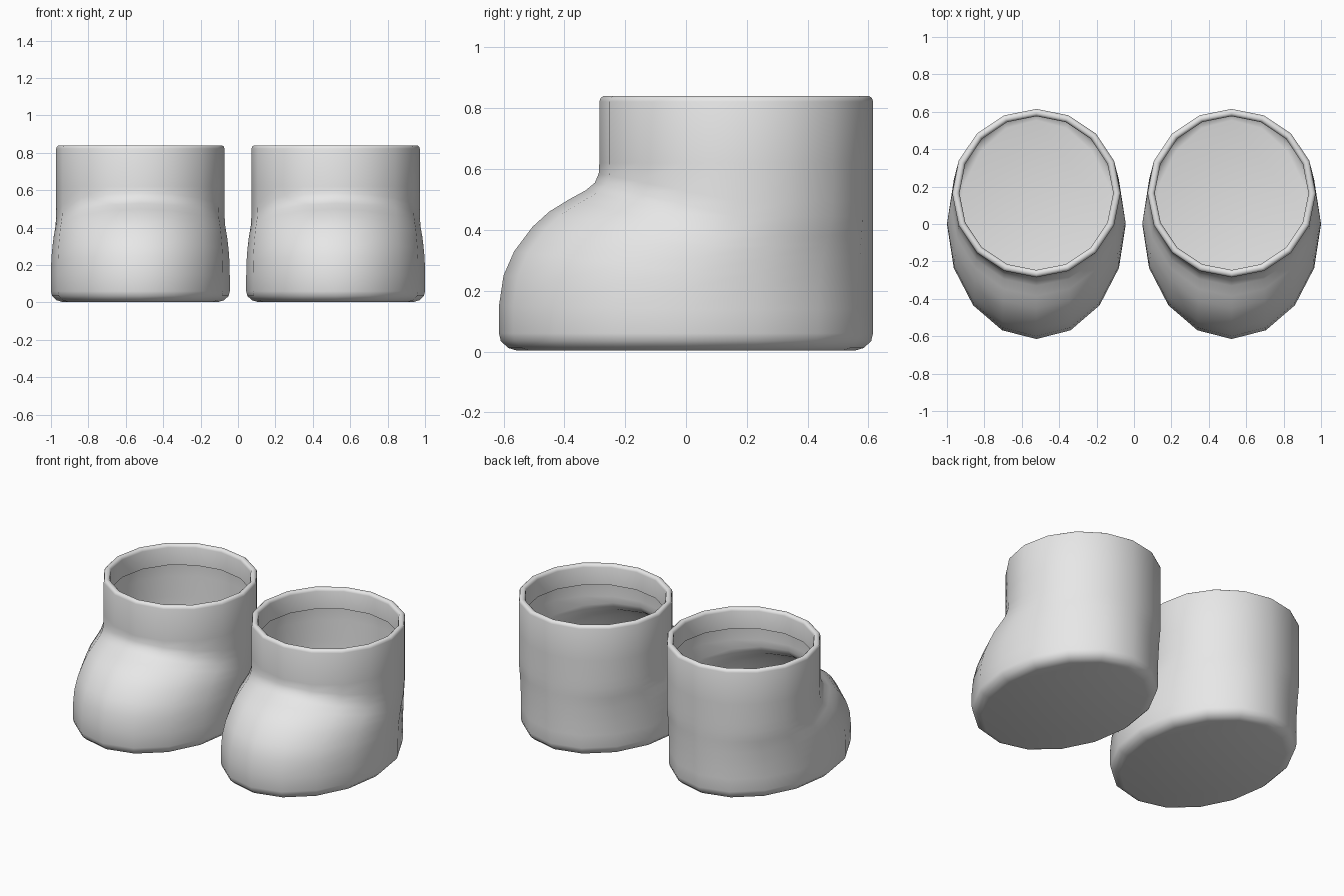
import bpy, bmesh, math

if "Cube" in bpy.data.objects:
    bpy.data.objects.remove(bpy.data.objects["Cube"])

SIDES = 16
SHAFT_R, SHAFT_Y = 0.45, 0.165       # round ankle shaft
FOOT_RX, FOOT_RY = 0.478, 0.615      # oval foot outline

grey = bpy.data.materials.new("light grey")
grey.diffuse_color = (0.8, 0.8, 0.8, 1)
grey.use_nodes = True
grey.node_tree.nodes["Principled BSDF"].inputs["Base Color"].default_value = grey.diffuse_color

# Foot rings: height, front edge y, inset from outline, sag at the sides
FOOT = [(0.003, -0.615, 0.06, 0), (0.012, -0.615, 0.03, 0), (0.035, -0.615, 0.006, 0),
        (0.06, -0.615, 0, 0), (0.15, -0.615, 0, 0.01), (0.25, -0.60, 0, 0.04),
        (0.33, -0.565, 0, 0.07), (0.41, -0.505, 0, 0.10), (0.46, -0.45, 0, 0.11),
        (0.50, -0.385, 0, 0.12), (0.53, -0.33, 0, 0.12), (0.555, -0.30, 0, 0.11),
        (0.585, -0.287, 0, 0.09)]
# Shaft and folded rim rings: height, radius
SHAFT = [(0.62, 0.45), (0.822, 0.45), (0.834, 0.446), (0.84, 0.437),
         (0.84, 0.424), (0.834, 0.415), (0.822, 0.411), (0.71, 0.411)]


def foot_ring(z, front, inset, sag):
    """Blend from the round shaft outline to the oval foot outline."""
    t = (front - (SHAFT_Y - SHAFT_R)) / (-FOOT_RY - (SHAFT_Y - SHAFT_R))
    rx = SHAFT_R + (FOOT_RX - SHAFT_R) * t - inset
    ry = SHAFT_R + (FOOT_RY - SHAFT_R) * t - inset
    cy = SHAFT_Y * (1 - t)
    pts = []
    for i in range(SIDES):
        a = 2 * math.pi * i / SIDES
        drop = sag * (1 - max(0, -math.sin(a)))
        pts.append((rx * math.cos(a), cy + ry * math.sin(a), z - drop))
    return pts


def shaft_ring(z, r):
    return [(r * math.cos(2 * math.pi * i / SIDES),
             SHAFT_Y + r * math.sin(2 * math.pi * i / SIDES), z) for i in range(SIDES)]


def make_boot(name, x):
    bm = bmesh.new()
    rings = [foot_ring(*f) for f in FOOT] + [shaft_ring(*s) for s in SHAFT]
    rows = [[bm.verts.new((p[0], p[1], max(p[2], 0))) for p in r] for r in rings]
    for lo, hi in zip(rows, rows[1:]):
        for i in range(SIDES):
            j = (i + 1) % SIDES
            bm.faces.new((lo[i], lo[j], hi[j], hi[i]))
    bm.faces.new(rows[0][::-1])      # flat sole
    mesh = bpy.data.meshes.new(name)
    bm.to_mesh(mesh)
    bm.free()
    mesh.materials.append(grey)
    boot = bpy.data.objects.new(name, mesh)
    boot.location.x = x
    bpy.context.collection.objects.link(boot)
    bpy.ops.object.select_all(action='DESELECT')
    boot.select_set(True)
    bpy.context.view_layer.objects.active = boot
    bpy.ops.object.shade_smooth_by_angle(angle=math.radians(50))


# Matching pair
make_boot("left_boot", -0.522)
make_boot("right_boot", 0.522)
